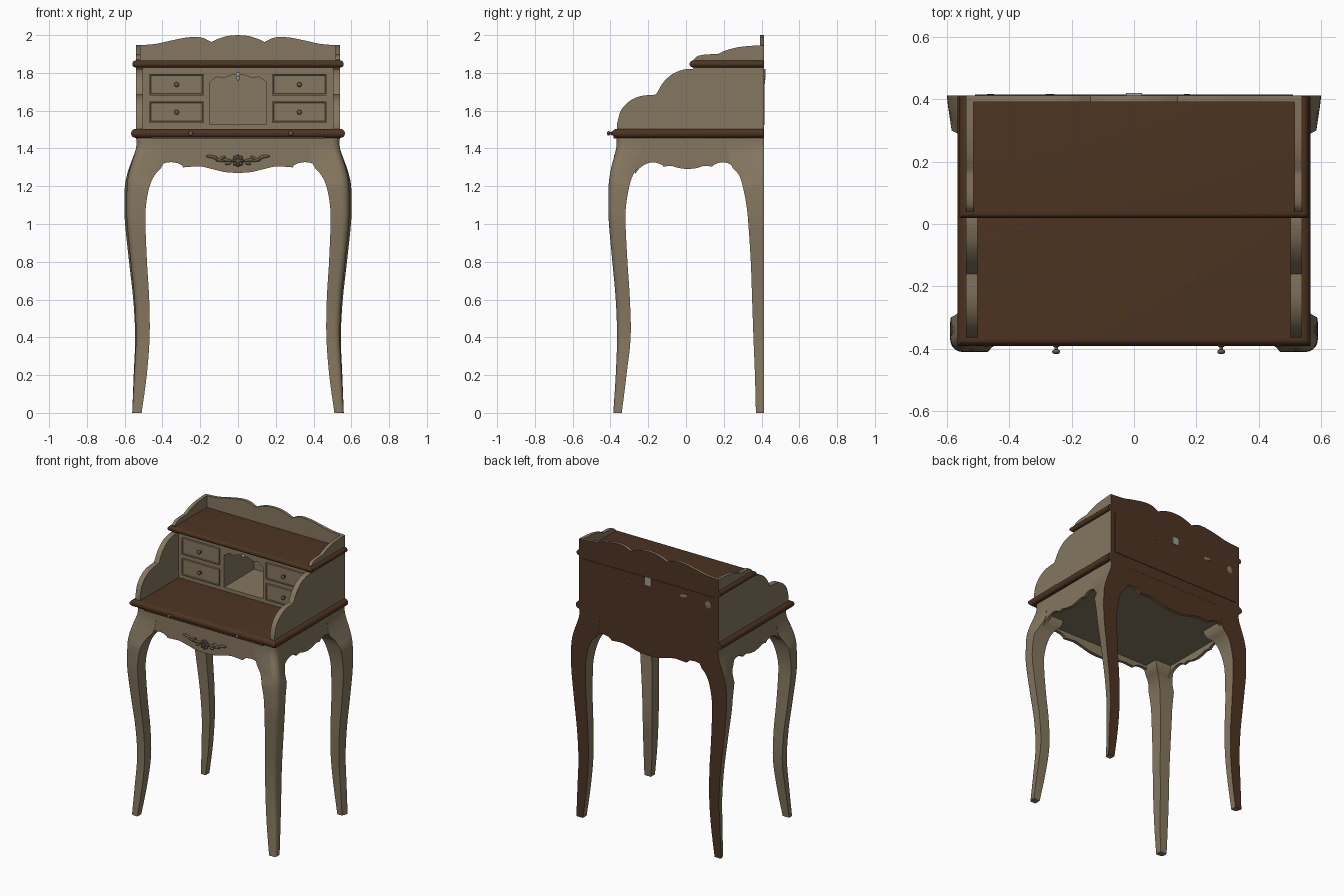
import bpy, bmesh, math
from mathutils import Vector, Matrix

if "Cube" in bpy.data.objects:
    bpy.data.objects.remove(bpy.data.objects["Cube"])

def material(name, rgb):
    m = bpy.data.materials.new(name)
    m.diffuse_color = (*rgb, 1)
    m.use_nodes = True
    m.node_tree.nodes["Principled BSDF"].inputs["Base Color"].default_value = m.diffuse_color
    return m

TAN = material("painted taupe", (0.235, 0.185, 0.115))
BROWN = material("dark walnut", (0.075, 0.034, 0.016))
BRONZE = material("aged bronze", (0.13, 0.105, 0.07))
STEEL = material("dull steel", (0.36, 0.34, 0.29))
BACK = 0.412

def finish(name, bm, mat, brown_back=False):
    bmesh.ops.recalc_face_normals(bm, faces=bm.faces[:])
    me = bpy.data.meshes.new(name)
    me.materials.append(mat)
    if brown_back:  # unpainted wood on the flat rear side
        me.materials.append(BROWN)
        for f in bm.faces:
            if f.normal.y > 0.9 and f.calc_center_median().y > 0.405:
                f.material_index = 1
    bm.to_mesh(me)
    bm.free()
    ob = bpy.data.objects.new(name, me)
    bpy.context.collection.objects.link(ob)
    return ob

def curve(pts, n=5):
    """Smooth polyline through the points."""
    p = [Vector(q) for q in pts]
    p = [2 * p[0] - p[1]] + p + [2 * p[-1] - p[-2]]
    out = []
    for i in range(1, len(p) - 2):
        a, b, c, d = p[i - 1:i + 3]
        for k in range(n):
            t = k / n
            out.append(0.5 * (2 * b + (c - a) * t + (2 * a - 5 * b + 4 * c - d) * t * t
                              + (3 * b - a - 3 * c + d) * t ** 3))
    return [tuple(v) for v in out] + [tuple(pts[-1])]

def mirrored(half):
    return [(-x, z) for x, z in reversed(half)] + [q for q in half if q[0] > 0]

def loft(name, rings, mat, brown_back=False):
    bm = bmesh.new()
    vs = [[bm.verts.new(p) for p in r] for r in rings]
    n = len(rings[0])
    for a, b in zip(vs, vs[1:]):
        for i in range(n):
            bm.faces.new((a[i], a[(i + 1) % n], b[(i + 1) % n], b[i]))
    bm.faces.new(vs[0])
    bm.faces.new(vs[-1])
    return finish(name, bm, mat, brown_back)

def prism(name, pts, axis, a, b, mat=TAN, brown_back=False):
    """Outline in (x,z) or (y,z), extruded along the other axis."""
    put = (lambda u, z, w: (u, w, z)) if axis == 'y' else (lambda u, z, w: (w, u, z))
    return loft(name, [[put(u, z, w) for u, z in pts] for w in (a, b)], mat, brown_back)

def box(name, x0, x1, y0, y1, z0, z1, mat=TAN):
    return prism(name, [(x0, z0), (x1, z0), (x1, z1), (x0, z1)], 'y', y0, y1, mat)

def blob(name, parts, mat):
    """Joined ellipsoids: (centre, radii, turn about y)."""
    bm = bmesh.new()
    for c, r, turn in parts:
        m = Matrix.Translation(c) @ Matrix.Rotation(turn, 4, 'Y') @ Matrix.Diagonal((*r, 1))
        bmesh.ops.create_uvsphere(bm, u_segments=14, v_segments=8, radius=1, matrix=m)
    return finish(name, bm, mat)

def knob(name, x, y, z, mat):
    blob(name, [((x, y - .018, z), (.013, .008, .013), 0), ((x, y - .006, z), (.006, .014, .006), 0),
                ((x, y, z), (.011, .004, .011), 0)], mat)

def molding(name, hx, yf, zc, r):
    """Slab with a half-round edge on front and sides, flat at the back."""
    rings = []
    for k in range(11):
        a = math.radians(-90 + 18 * k)
        o, z = r * math.cos(a), zc + r * math.sin(a)
        rings.append([(-hx - o, yf - o, z), (hx + o, yf - o, z), (hx + o, .41, z), (-hx - o, .41, z)])
    loft(name, rings, BROWN)

# Cabriole legs: z, inner x, outer x, inner y, outer y
FRONT = [(0, .51, .56, .34, .385), (.2, .483, .55, .315, .372), (.4, .468, .54, .293, .365),
         (.6, .47, .548, .297, .372), (.8, .482, .568, .31, .39), (1, .49, .587, .32, .408),
         (1.1, .487, .59, .317, .411), (1.2, .468, .588, .30, .41), (1.26, .44, .58, .28, .403),
         (1.31, .40, .567, .25, .393), (1.4, .38, .54, .24, .37), (1.46, .38, .537, .24, .367)]
REAR_Y = [.37, .365, .357, .35, .343, .33, .32, .30, .28, .24, .22, .22]
REAR = [(z, xi, xo + .011 * min(1, max(0, (1.4 - z) / .2)) * min(1, z), yi, BACK)
        for (z, xi, xo, _, _), yi in zip(FRONT, REAR_Y)]

def leg(name, table, sx, sy):
    rings = []
    for z, xi, xo, yi, yo in curve(table, 4):
        t = min(1, max(0, (z - 1.2) / .12))       # blend the knee into the aprons
        xs = xo * (1 - t) + .537 * t
        if sy < 0:
            ys = yo * (1 - t) + .366 * t
            r = .42 * min(xo - xi, yo - yi, .1)
            arc = [(xo - r + r * math.sin(a), yo - r + r * math.cos(a))
                   for a in (math.radians(18 * k) for k in range(6))]
        else:
            ys, arc = yo, [(xo, yo), (xo - .004, yo - .35 * (yo - yi))]
            xs -= .014 * (1 - t)
        sec = [(xi, yi), (xi, ys)] + arc + [(xs, yi)]
        rings.append([(sx * x, sy * y, z) for x, y in sec])
    loft(name, rings, TAN, sy > 0)

for s, side in ((-1, "left"), (1, "right")):
    leg(f"front_leg_{side}", FRONT, s, -1)
    leg(f"rear_leg_{side}", REAR, s, 1)

# Scalloped aprons
half = curve([(0, 1.27), (.07, 1.275), (.14, 1.292), (.20, 1.305), (.25, 1.303), (.29, 1.30)]) \
    + curve([(.295, 1.31), (.32, 1.322), (.36, 1.327), (.40, 1.318), (.43, 1.295), (.45, 1.27)])
edge = mirrored(half) + [(.45, 1.46), (-.45, 1.46)]
prism("front_apron", edge, 'y', -.365, -.343)
prism("rear_apron", edge, 'y', .39, .411, TAN, True)
half = curve([(0, 1.29), (.05, 1.297), (.09, 1.308), (.13, 1.303)]) \
    + curve([(.135, 1.312), (.17, 1.325), (.21, 1.322), (.25, 1.30), (.28, 1.265)])
edge = [(y + .01, z) for y, z in mirrored(half)] + [(.29, 1.46), (-.27, 1.46)]
for s, side in ((-1, "left"), (1, "right")):
    prism(f"side_apron_{side}", edge, 'x', s * .515, s * .536)
box("bottom_board", -.52, .52, -.35, .40, 1.345, 1.36)

# Writing surface and upper shelf with rounded edges
molding("desk_top", .542, -.367, 1.48, .024)
box("desk_front_slide", -.46, .46, -.384, -.34, 1.453, 1.47, BROWN)
molding("upper_shelf", .542, .037, 1.847, .018)
for x in (-.25, .28):
    knob("slide_knob", x, -.392, 1.48, BRONZE)
for x in (-.475, .465):
    blob("slide_pin", [((x, -.391, 1.48), (.007, .004, .007), 0)], BRONZE)

# Curved cabinet sides and gallery rails
side_edge = [(-.365, 1.49)] \
    + curve([(-.365, 1.53), (-.345, 1.60), (-.30, 1.65), (-.24, 1.677), (-.16, 1.685)]) \
    + curve([(-.15, 1.70), (-.12, 1.75), (-.07, 1.795), (-.01, 1.818), (.04, 1.822)]) \
    + [(.04, 1.84), (.40, 1.84), (.40, 1.49)]
rail = [(.04, 1.855)] + curve([(.04, 1.87), (.06, 1.888), (.10, 1.897), (.17, 1.90)]) \
    + curve([(.18, 1.906), (.22, 1.922), (.29, 1.938), (.40, 1.947)]) + [(.40, 1.855)]
for s, side in ((-1, "left"), (1, "right")):
    prism(f"cabinet_side_{side}", side_edge, 'x', s * .502, s * .539)
    prism(f"gallery_rail_{side}", rail, 'x', s * .516, s * .539)

# Back panel with scalloped crest
half = curve([(0, 2), (.05, 1.996), (.10, 1.982), (.14, 1.964)]) \
    + curve([(.145, 1.966), (.18, 1.983), (.22, 1.99), (.28, 1.986), (.36, 1.97), (.44, 1.953), (.54, 1.945)])
prism("back_panel", mirrored(half) + [(.54, 1.45), (-.54, 1.45)], 'y', .392, BACK, TAN, True)
box("rear_inset_panel", -.51, .51, .40, .415, 1.525, 1.815, BROWN)

# Drawer carcass around the open centre cubby
box("cubby_sill", -.17, .17, .06, .395, 1.49, 1.53)
arch = curve([(0, 1.792), (.04, 1.786), (.075, 1.772)]) + curve([(.085, 1.774), (.115, 1.776), (.15, 1.75)])
prism("cubby_arch", mirrored(arch) + [(.16, 1.75), (.16, 1.84), (-.16, 1.84), (-.16, 1.75)], 'y', .06, .08)
for s, side in ((-1, "left"), (1, "right")):
    x0, x1 = sorted((s * .15, s * .51))
    box(f"drawer_case_{side}", x0, x1, .06, .395, 1.49, 1.84)
    for z in (1.592, 1.738):
        # drawer front with recessed centre panel
        bm = bmesh.new()
        m = Matrix.Translation((s * .325, .055, z)) @ Matrix.Diagonal((.288, .018, .114, 1))
        bmesh.ops.create_cube(bm, size=1, matrix=m)
        f = min(bm.faces, key=lambda q: q.calc_center_median().y)
        bmesh.ops.inset_region(bm, faces=[f], thickness=.01)
        bmesh.ops.inset_region(bm, faces=[f], thickness=.003, depth=-.004)
        finish("drawer_front", bm, TAN)
        knob("drawer_knob", s * .325, .05, z, BRONZE)

# Carved shell and leaf spray on the front apron
parts = [((0, -.368, 1.335), (.03, .012, .03), 0)]
for k in range(8):
    a = k * math.pi / 4
    parts.append(((.02 * math.cos(a), -.374, 1.335 + .02 * math.sin(a)), (.014, .008, .006), -a))
for s in (-1, 1):
    for x, z, r, a in ((.06, 1.338, .03, -.1), (.09, 1.346, .028, .5), (.095, 1.338, .03, -.2),
                       (.125, 1.352, .026, -.5), (.14, 1.357, .03, -.1), (.05, 1.322, .02, .4)):
        parts.append(((s * x, -.367, z), (r, .009, .008), s * a))
blob("apron_carving", parts, BRONZE)

# Lock plates, and worn paint spots on the rear
box("rear_lock", -.025, .025, .41, .42, 1.765, 1.82, STEEL)
blob("front_keyhole", [((0, .058, 1.79), (.012, .006, .012), 0), ((0, .058, 1.772), (.008, .005, .014), 0)], STEEL)
for x, z, rx, rz in ((-.27, 1.762, .028, .011), (-.46, 1.75, .022, .026), (.17, 1.745, .02, .004)):
    blob("rear_paint_spot", [((x, .4145, z), (rx, .0025, rz), .2)], TAN)

bpy.ops.object.select_all(action='SELECT')
bpy.context.view_layer.objects.active = bpy.data.objects["back_panel"]
bpy.ops.object.shade_smooth_by_angle(angle=math.radians(35))
